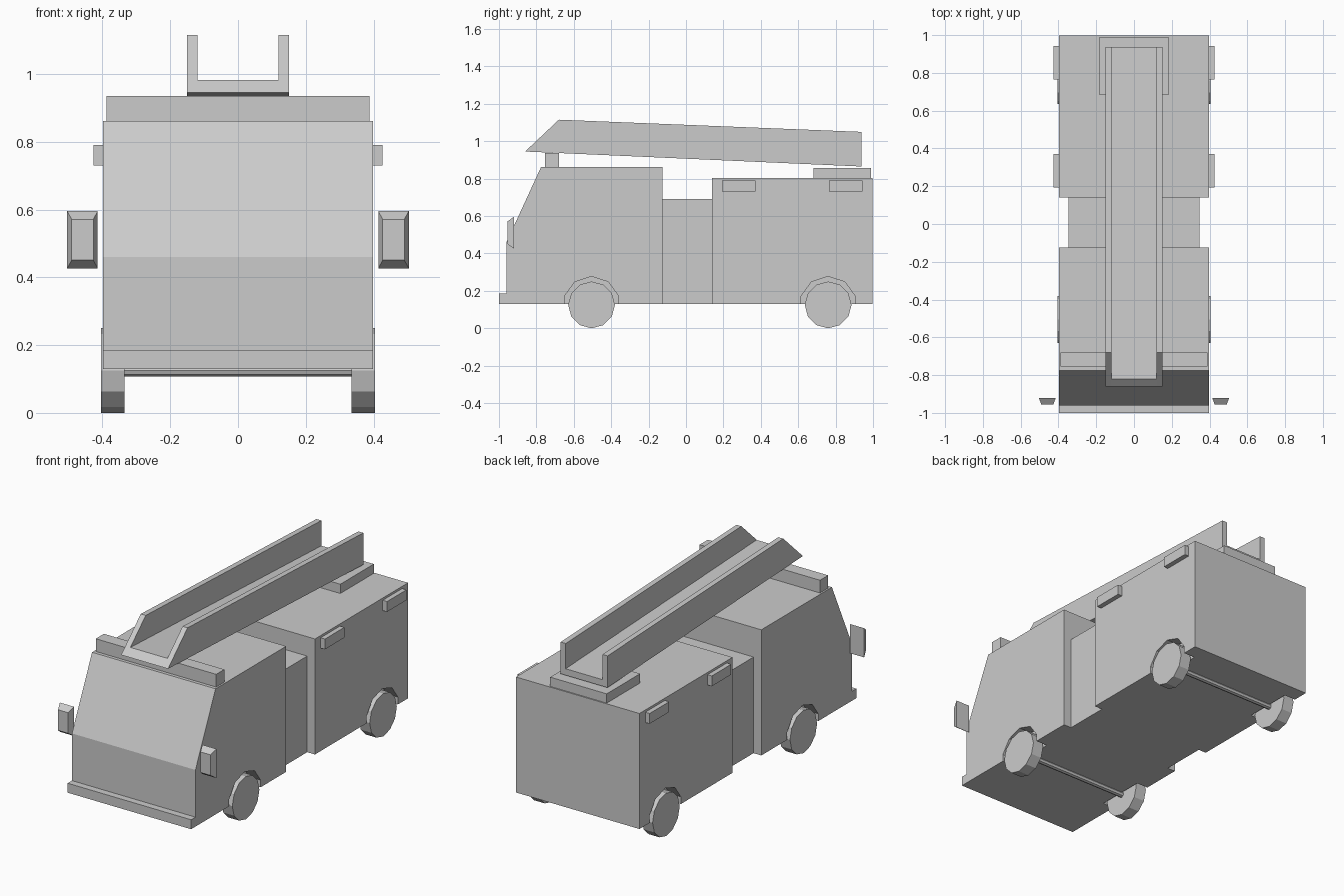
import bpy
from math import radians, sin, cos

old = bpy.data.objects.get("Cube")
if old:
    bpy.data.objects.remove(old, do_unlink=True)

grey = bpy.data.materials.new("plain_grey")
grey.use_nodes = True
colour = (0.6, 0.6, 0.6, 1)
grey.diffuse_color = colour
grey.node_tree.nodes["Principled BSDF"].inputs["Base Color"].default_value = colour


def make(name, verts, faces):
    mesh = bpy.data.meshes.new(name)
    mesh.from_pydata(verts, [], faces)
    mesh.materials.append(grey)
    obj = bpy.data.objects.new(name, mesh)
    bpy.context.scene.collection.objects.link(obj)
    return obj


def loft(name, ring_a, ring_b):
    """Closed solid between two matching rings of points."""
    n = len(ring_a)
    sides = [(i, (i + 1) % n, (i + 1) % n + n, i + n) for i in range(n)]
    caps = [tuple(reversed(range(n))), tuple(range(n, 2 * n))]
    return make(name, ring_a + ring_b, sides + caps)


def prism(name, profile, x0, x1):
    """Extrude a counter-clockwise (y, z) profile along x."""
    return loft(name, [(x0, y, z) for y, z in profile],
                [(x1, y, z) for y, z in profile])


def box(name, x0, x1, y0, y1, z0, z1):
    return prism(name, [(y0, z0), (y1, z0), (y1, z1), (y0, z1)], x0, x1)


def circle(y, z, r, sides):
    turn = [radians(90 + 360 * i / sides) for i in range(sides)]
    return [(y + r * cos(a), z + r * sin(a)) for a in turn]


W = 0.398          # half width of the body
FLOOR = 0.13
AXLE_Z = 0.125
CAB_BACK, REAR_FRONT = -0.125, 0.14
AXLES = {"front": -0.505, "rear": 0.76}
SIDES = {"left": 1, "right": -1}

# Main body sections
cab = prism("cab", [(-1, FLOOR), (CAB_BACK, FLOOR), (CAB_BACK, 0.862),
                    (-0.775, 0.862), (-0.96, 0.46), (-0.96, 0.185),
                    (-1, 0.185)], -W, W)
box("middle_section", -0.348, 0.348, CAB_BACK, REAR_FRONT, FLOOR, 0.69)
rear = box("rear_body", -W, W, REAR_FRONT, 0.997, FLOOR, 0.803)

# Wheel arches cut from the body, then wheels and axles
for end, body in (("front", cab), ("rear", rear)):
    y = AXLES[end]
    for side, s in SIDES.items():
        x0, x1 = sorted((s * 0.325, s * 0.5))
        cutter = prism("arch_cutter", circle(y, AXLE_Z, 0.152, 10), x0, x1)
        cutter.hide_render = True
        mod = body.modifiers.new("arch", "BOOLEAN")
        mod.operation = "DIFFERENCE"
        mod.solver = "EXACT"
        mod.object = cutter
        bpy.context.view_layer.objects.active = body
        bpy.ops.object.modifier_apply(modifier=mod.name)
        bpy.data.objects.remove(cutter, do_unlink=True)

        x0, x1 = sorted((s * 0.335, s * 0.404))
        prism(f"{end}_{side}_wheel", circle(y, AXLE_Z, 0.125, 12), x0, x1)
    prism(f"{end}_axle", circle(y, AXLE_Z, 0.017, 8), -0.336, 0.336)

# Roof light bar and ladder base
box("light_bar", -0.388, 0.388, -0.755, -0.68, 0.862, 0.936)
box("ladder_base", -0.182, 0.182, 0.682, 0.99, 0.803, 0.857)

# Ladder: sloping channel with a floor and two rails
prism("ladder_floor", [(-0.86, 0.945), (0.938, 0.865), (0.938, 0.903),
                       (-0.82, 0.982)], -0.119, 0.119)
for side, s in SIDES.items():
    x0, x1 = sorted((s * 0.119, s * 0.151))
    prism(f"{side}_ladder_rail", [(-0.86, 0.945), (0.938, 0.865),
                                  (0.938, 1.05), (-0.68, 1.115)], x0, x1)

# Side lamps and tapered mirrors
for side, s in SIDES.items():
    for place, y in (("front", 0.192), ("rear", 0.764)):
        x0, x1 = sorted((s * W, s * 0.426))
        box(f"{side}_{place}_lamp", x0, x1, y, y + 0.179, 0.73, 0.79)

    def ring(y, half_w, half_h):
        cx, cz = s * 0.459, 0.511
        return [(cx + half_w * a, y, cz + half_h * b)
                for a, b in ((-1, -1), (1, -1), (1, 1), (-1, 1))]
    loft(f"{side}_mirror", ring(-0.92, 0.045, 0.085), ring(-0.955, 0.032, 0.06))
